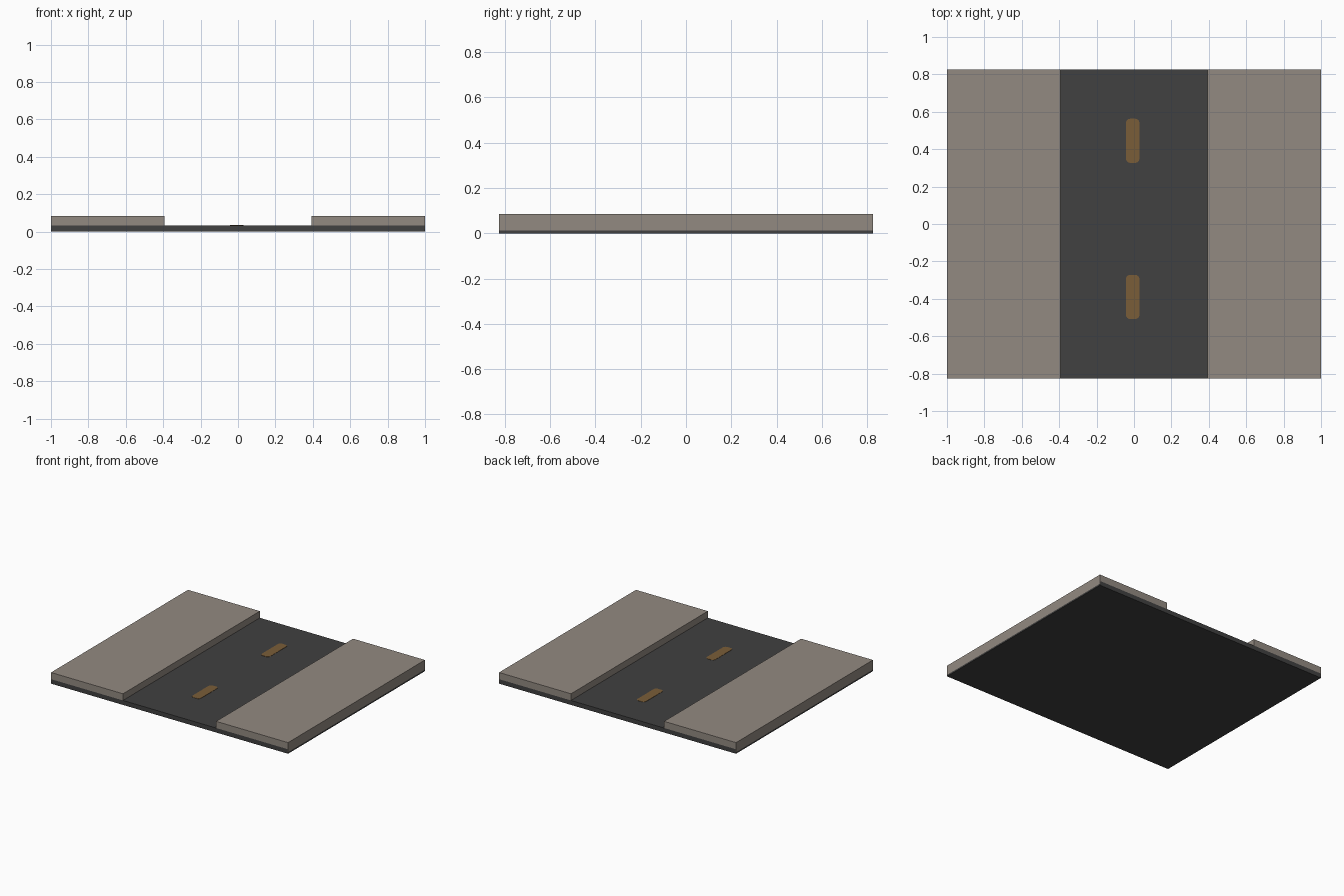
import bpy, bmesh, math

cube = bpy.data.objects.get("Cube")
if cube:
    bpy.data.objects.remove(cube, do_unlink=True)

HALF_LENGTH = 0.825
ROAD_TOP = 0.034


def material(name, rgb):
    mat = bpy.data.materials.new(name)
    mat.use_nodes = True
    mat.diffuse_color = (*rgb, 1)
    mat.node_tree.nodes["Principled BSDF"].inputs["Base Color"].default_value = (*rgb, 1)
    return mat


asphalt = material("dark_asphalt", (0.052, 0.052, 0.052))
concrete = material("warm_grey_concrete", (0.29, 0.254, 0.22))
paint = material("worn_amber_paint", (0.195, 0.11, 0.04))


def prism(name, points, direction, mat):
    """Extrude a closed outline along a direction."""
    bm = bmesh.new()
    face = bm.faces.new([bm.verts.new(p) for p in points])
    result = bmesh.ops.extrude_face_region(bm, geom=[face])
    verts = [v for v in result["geom"] if isinstance(v, bmesh.types.BMVert)]
    bmesh.ops.translate(bm, verts=verts, vec=direction)
    bmesh.ops.recalc_face_normals(bm, faces=bm.faces)
    mesh = bpy.data.meshes.new(name)
    bm.to_mesh(mesh)
    bm.free()
    mesh.materials.append(mat)
    obj = bpy.data.objects.new(name, mesh)
    bpy.context.collection.objects.link(obj)
    return obj


def along_road(name, profile, mat):
    points = [(x, -HALF_LENGTH, z) for x, z in profile]
    return prism(name, points, (0, 2 * HALF_LENGTH, 0), mat)


# Road bed, stepped in slightly under the pavement lips
right_half = [(1, 0), (1, 0.012), (0.997, 0.012), (0.997, ROAD_TOP)]
left_half = [(-x, z) for x, z in reversed(right_half)]
along_road("road_slab", right_half + left_half, asphalt)

# Raised pavements with a thin lip over the outer edge of the road bed
pavement = [(0.393, ROAD_TOP), (0.393, 0.085), (1, 0.085),
            (1, 0.012), (0.997, 0.012), (0.997, ROAD_TOP)]
for side, sign in (("left", 1), ("right", -1)):
    along_road(side + "_pavement", [(sign * x, z) for x, z in pavement], concrete)


# Painted centre dashes with rounded corners
def dash(name, centre_y):
    half_w, half_l, radius = 0.036, 0.118, 0.022
    points = []
    for quarter in range(4):
        sx = 1 if quarter in (0, 3) else -1
        sy = 1 if quarter < 2 else -1
        for step in range(5):
            a = math.radians(90 * quarter + 22.5 * step)
            points.append((-0.007 + sx * (half_w - radius) + radius * math.cos(a),
                           centre_y + sy * (half_l - radius) + radius * math.sin(a),
                           ROAD_TOP))
    prism(name, points, (0, 0, 0.002), paint)


dash("front_lane_dash", -0.39)
dash("back_lane_dash", 0.445)
